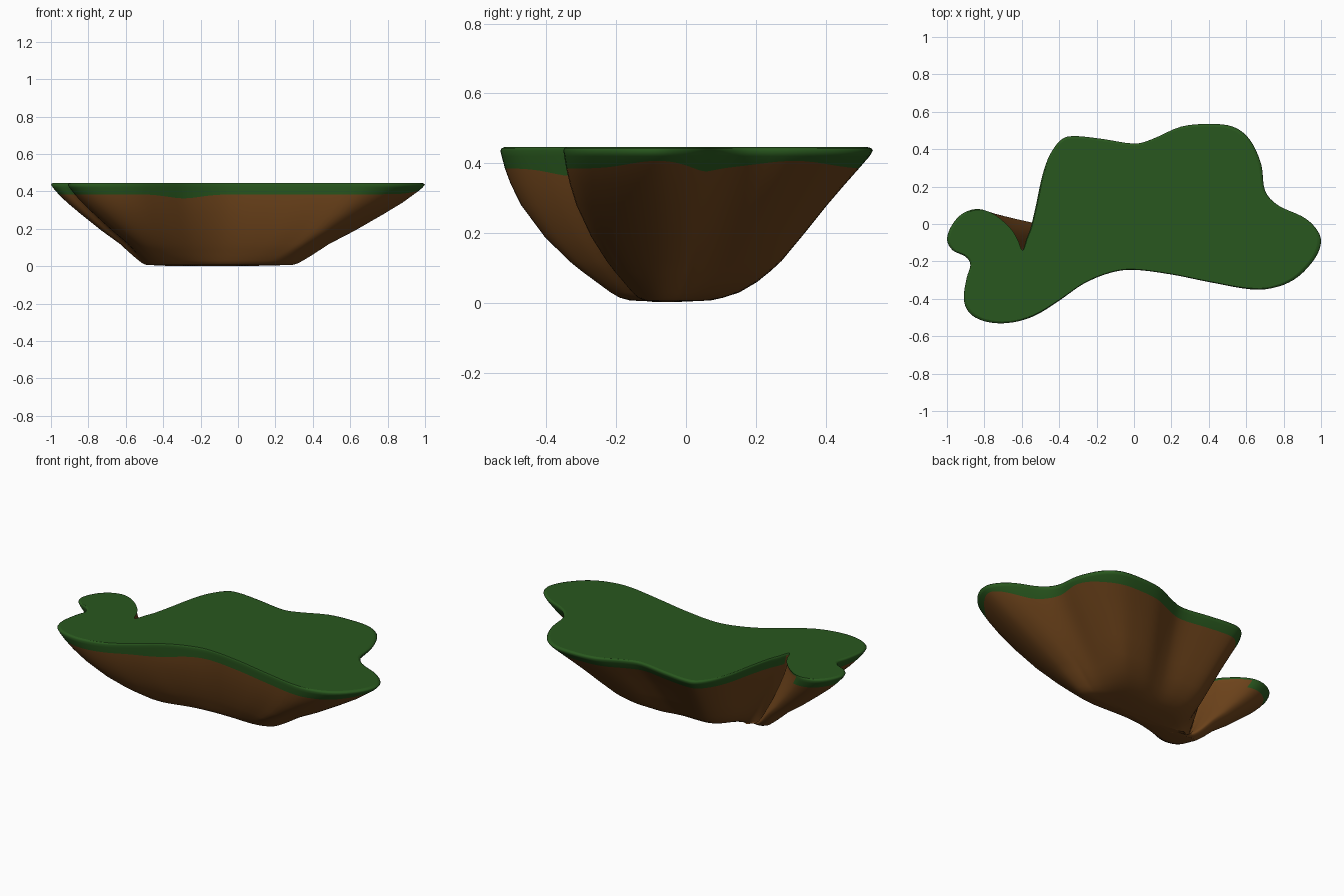
import bpy, bmesh, math
from mathutils import Vector

if "Cube" in bpy.data.objects:
    bpy.data.objects.remove(bpy.data.objects["Cube"])

def material(name, rgb):
    m = bpy.data.materials.new(name)
    m.diffuse_color = (*rgb, 1)
    m.use_nodes = True
    m.node_tree.nodes["Principled BSDF"].inputs["Base Color"].default_value = m.diffuse_color
    return m

# Rim outline seen from above, clockwise from the left tip
RIM = [(-1.0, -.08), (-.97, 0), (-.91, .06), (-.83, .08), (-.75, .05), (-.67, -.02),
       (-.63, -.08), (-.60, -.145), (-.575, -.08), (-.55, -.01), (-.52, .12), (-.49, .26),
       (-.45, .37), (-.39, .45), (-.32, .47), (-.17, .455), (0, .43), (.1, .455), (.25, .52),
       (.4, .535), (.53, .52), (.62, .45), (.68, .32), (.70, .18), (.77, .10), (.9, .04),
       (.97, -.02), (1.0, -.09), (.97, -.18), (.88, -.28), (.77, -.335), (.63, -.35),
       (.4, -.31), (.2, -.27), (0, -.245), (-.13, -.262), (-.27, -.32), (-.4, -.41),
       (-.54, -.495), (-.68, -.53), (-.8, -.52), (-.88, -.475), (-.91, -.40), (-.895, -.29),
       (-.875, -.22), (-.90, -.175), (-.97, -.14)]

def smooth_loop(pts, steps=4):
    out, n = [], len(pts)
    P = [Vector(p) for p in pts]
    for i in range(n):
        a, b, c, d = P[i - 1], P[i], P[(i + 1) % n], P[(i + 2) % n]
        for k in range(steps):
            t = k / steps
            out.append(b + .5 * t * ((c - a) + t * ((2*a - 5*b + 4*c - d)
                       + t * (3*b - a - 3*c + d))))
    return out

def blur(loop, w):
    n = len(loop)
    return [sum((loop[(i + k) % n] for k in range(-w, w + 1)), Vector((0, 0))) / (2*w + 1)
            for i in range(n)]

def fit(values, lo, hi):
    a, b = min(values), max(values)
    return [lo + (v - a) / (b - a) * (hi - lo) for v in values]

def bump(p, x, y, r):
    return math.exp(-((p.x - x)**2 + (p.y - y)**2) / r**2)

outline = smooth_loop(RIM)
n = len(outline)

# Foot: the rim outline softened until the notch fades, then squeezed
soft = blur(blur(outline, 9), 9)
foot = list(zip(fit([p.x for p in soft], -.49, .29), fit([p.y for p in soft], -.16, .07)))
# pull the foot of the notch out towards the left end
foot = [(max(-.49, x - .08 * math.exp(-((i - 29) / 9)**2)), y) for i, (x, y) in enumerate(foot)]

# Height, then how far x, back y and front y have spread from the foot to the rim
LEVELS = [(.002, -.3, -.3, -.3), (.007, 0, 0, 0), (.015, .04, .08, .08), (.03, .08, .18, .15),
          (.06, .15, .29, .26), (.09, .215, .37, .37), (.12, .28, .44, .47),
          (.19, .47, .565, .66), (.28, .69, .72, .84), (.34, .83, .83, .92),
          (.385, .92, .915, .965), (.42, .98, .98, .99), (.436, 1, 1, 1),
          (.443, .99, .99, .99), (.446, .97, .97, .97)]
LIP = 10   # level at the lower edge of the grass

def place(i, j):
    z, fx, fb, ff = LEVELS[j]
    p, (ax, ay) = outline[i], foot[i]
    w = min(1, max(0, (p.y - ay) / .2 + .5))
    fy = ff + (fb - ff) * w
    tip = min(1, max(0, (abs(p.x) - .5) / .35))
    fx = fy + (fx - fy) * tip         # only the two ends flare out straight
    if j == LIP:                      # wavy grass edge
        d = (.022 * bump(p, 1, -.08, .12) + .022 * bump(p, .69, .33, .15)
             - .022 * bump(p, -.3, -.33, .15) - .01 * bump(p, .85, .06, .1))
        z, fx, fy = z + d, fx + 1.8 * d, fy + 1.4 * d
    return (ax + (p.x - ax) * fx, ay + (p.y - ay) * fy, z)

bm = bmesh.new()
rings = [[bm.verts.new(place(i, j)) for i in range(n)] for j in range(len(LEVELS))]

# Earth sides with a grass lip; the notch at the left stays bare earth
for j in range(len(rings) - 1):
    for i in range(n):
        k = (i + 1) % n
        f = bm.faces.new((rings[j][i], rings[j][k], rings[j + 1][k], rings[j + 1][i]))
        notch = 14 <= i < 30 and j < LIP + 2
        f.material_index = 0 if j >= LIP and not notch else 1
        f.smooth = True

# Grass top and earth foot
top = bm.faces.new(rings[-1])
base = bm.faces.new(rings[0])
base.material_index = 1
bmesh.ops.triangulate(bm, faces=[top, base])
bmesh.ops.recalc_face_normals(bm, faces=bm.faces)

mesh = bpy.data.meshes.new("floating_island")
bm.to_mesh(mesh)
bm.free()
mesh.materials.append(material("grass green", (.022, .097, .013)))
mesh.materials.append(material("earth brown", (.155, .057, .011)))
island = bpy.data.objects.new("floating_island", mesh)
bpy.context.collection.objects.link(island)
